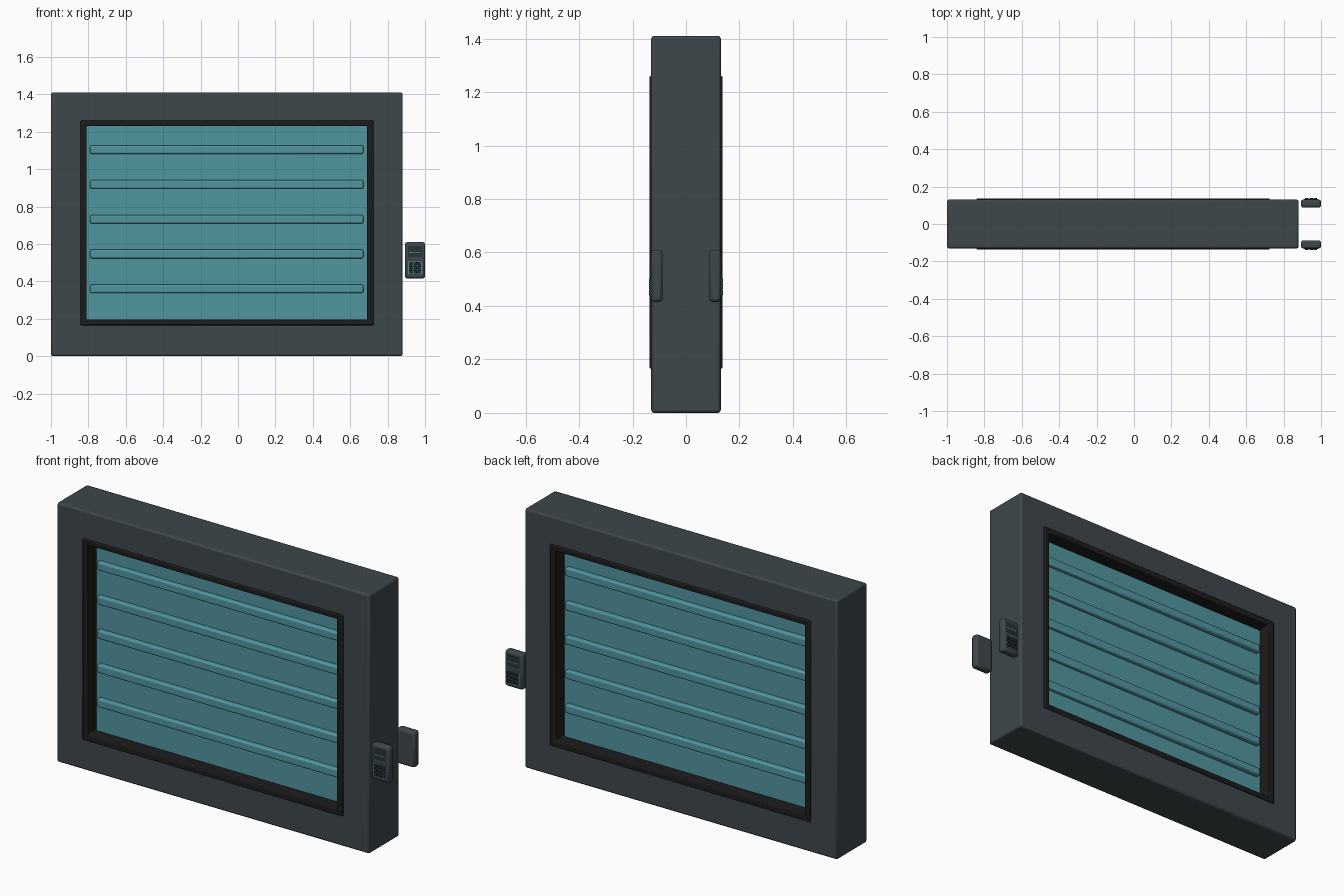
import bpy
import bmesh
from mathutils import Vector

if "Cube" in bpy.data.objects:
    bpy.data.objects.remove(bpy.data.objects["Cube"], do_unlink=True)


def material(name, rgb):
    m = bpy.data.materials.new(name)
    m.use_nodes = True
    m.diffuse_color = (*rgb, 1)
    bsdf = m.node_tree.nodes["Principled BSDF"]
    bsdf.inputs["Base Color"].default_value = (*rgb, 1)
    bsdf.inputs["Roughness"].default_value = 0.6
    return m


SLATE = material("slate grey", (0.047, 0.063, 0.071))
BLACK = material("black rubber", (0.012, 0.012, 0.012))
TEAL = material("teal panel", (0.083, 0.305, 0.352))
DARK = material("dark slate", (0.022, 0.032, 0.038))


def finish(name, bm, mat, bevel, segments=2):
    bmesh.ops.recalc_face_normals(bm, faces=bm.faces)
    mesh = bpy.data.meshes.new(name)
    bm.to_mesh(mesh)
    bm.free()
    mesh.materials.append(mat)
    ob = bpy.data.objects.new(name, mesh)
    bpy.context.collection.objects.link(ob)
    if bevel:
        mod = ob.modifiers.new("rounded edges", "BEVEL")
        mod.width = bevel
        mod.segments = segments
        bpy.context.view_layer.objects.active = ob
        ob.select_set(True)
        bpy.ops.object.shade_smooth_by_angle(angle=0.6)
        ob.select_set(False)
    return ob


def box(name, x, y, z, mat, bevel=0):
    """Box from (low, high) ranges on each axis."""
    bm = bmesh.new()
    bmesh.ops.create_cube(bm, size=1)
    for v in bm.verts:
        v.co = Vector([(r[0] + r[1]) / 2 + c * (r[1] - r[0])
                       for r, c in zip((x, y, z), v.co)])
    return finish(name, bm, mat, bevel)


def ring(name, outer, inner, depth, mat, bevel):
    """Rectangular surround; outer and inner are (x0, x1, z0, z1)."""
    bm = bmesh.new()
    loops = []
    for y in (-depth, depth):
        for x0, x1, z0, z1 in (outer, inner):
            loops.append([bm.verts.new((x, y, z)) for x, z in
                          ((x0, z0), (x1, z0), (x1, z1), (x0, z1))])
    fo, fi, bo, bi = loops
    for a, b in ((fo, fi), (fi, bi), (bi, bo), (bo, fo)):
        for i in range(4):
            j = (i + 1) % 4
            bm.faces.new((a[i], a[j], b[j], b[i]))
    return finish(name, bm, mat, bevel)


# Thick outer frame and the rubber lining of its opening
ring("frame", (-1, 0.88, 0, 1.41), (-0.825, 0.71, 0.18, 1.245), 0.13, SLATE, 0.01)
ring("opening_trim", (-0.842, 0.725, 0.165, 1.26),
     (-0.81, 0.69, 0.195, 1.23), 0.137, BLACK, 0.006)

# Recessed panel with raised ribs on both sides
box("panel", (-0.82, 0.70), (-0.06, 0.06), (0.185, 1.24), TEAL)
for i in range(5):
    z = 0.36 + i * 0.186
    box(f"panel_rib_{i + 1}", (-0.79, 0.67), (-0.085, 0.085),
        (z - 0.023, z + 0.023), TEAL, 0.008)


# Keypad unit on each face of the frame
def keypad(label, side):
    def slab(name, x, near, far, z, mat, bevel=0):
        box(f"{label}_{name}", x, sorted((side * near, side * far)), z, mat, bevel)

    slab("keypad_body", (0.893, 1.0), 0.087, 0.131, (0.415, 0.61), SLATE, 0.012)
    slab("keypad_screen", (0.91, 0.983), 0.128, 0.133, (0.53, 0.588), DARK)
    for i in range(4):
        x = 0.917 + i * 0.016
        slab(f"screen_mark_{i + 1}", (x, x + 0.01), 0.13, 0.134,
             (0.552, 0.558), TEAL)
    slab("key_backing", (0.91, 0.983), 0.128, 0.133, (0.438, 0.507), TEAL)
    for col in range(3):
        for row in range(3):
            x = 0.9135 + col * 0.0235
            z = 0.4415 + row * 0.022
            slab(f"key_{col + 1}_{row + 1}", (x, x + 0.019), 0.13, 0.139,
                 (z, z + 0.018), DARK, 0.002)


keypad("front", -1)
keypad("back", 1)
